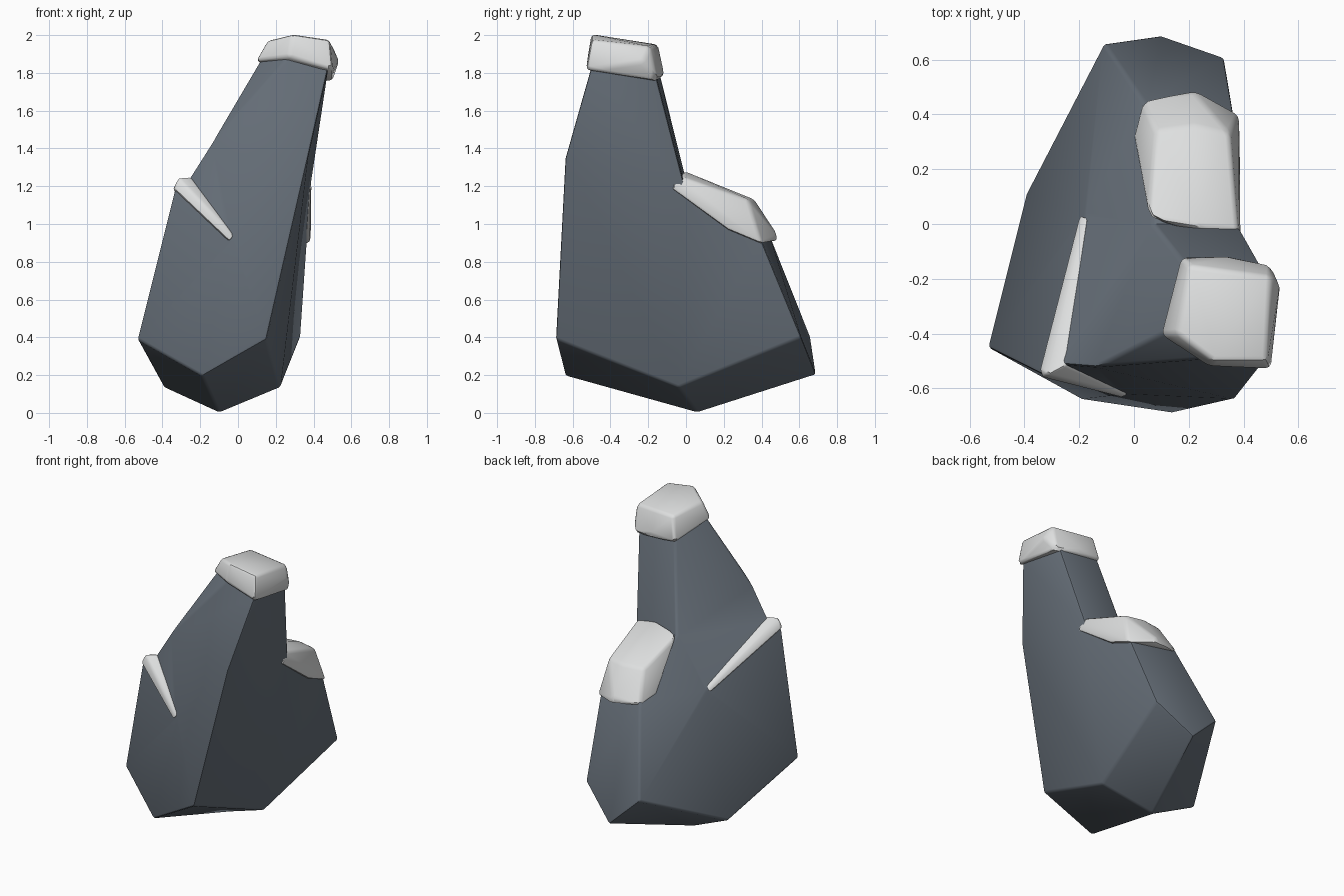
import bpy, bmesh, math

if "Cube" in bpy.data.objects:
    bpy.data.objects.remove(bpy.data.objects["Cube"])


def material(name, rgb):
    m = bpy.data.materials.new(name)
    m.diffuse_color = (*rgb, 1)
    m.use_nodes = True
    m.node_tree.nodes["Principled BSDF"].inputs["Base Color"].default_value = m.diffuse_color
    return m


rock_mat = material("slate rock", (0.13, 0.155, 0.185))
snow_mat = material("pale snow", (0.73, 0.74, 0.74))


def build(name, points, mat, width, faces=None):
    """Mesh from named faces, or the convex hull of the points, with softened edges."""
    bm = bmesh.new()
    if faces:
        v = {k: bm.verts.new(p) for k, p in points.items()}
        for f in faces:
            bm.faces.new([v[k] for k in f.split()])
        bmesh.ops.triangulate(bm, faces=bm.faces[:])
    else:
        for p in points:
            bm.verts.new(p)
        res = bmesh.ops.convex_hull(bm, input=bm.verts[:])
        loose = [v for v in bm.verts if not v.link_faces]
        bmesh.ops.delete(bm, geom=loose, context='VERTS')
    bmesh.ops.recalc_face_normals(bm, faces=bm.faces[:])
    sharp = [e for e in bm.edges if len(e.link_faces) == 2
             and e.calc_face_angle_signed(0) > math.radians(22)]
    bmesh.ops.bevel(bm, geom=sharp, offset=width, segments=2, profile=0.5,
                    affect='EDGES', clamp_overlap=True)
    me = bpy.data.meshes.new(name)
    bm.to_mesh(me)
    bm.free()
    me.materials.append(mat)
    ob = bpy.data.objects.new(name, me)
    bpy.context.collection.objects.link(ob)
    bpy.ops.object.select_all(action='DESELECT')
    ob.select_set(True)
    bpy.context.view_layer.objects.active = ob
    bpy.ops.object.shade_smooth_by_angle(angle=math.radians(35))
    return ob


# Rock: four-sided leaning spire with a pointed base, a back shoulder and a corner ledge
rock = {
    # base corners, low points of the sides, bottom tip
    "A": (0.15, -0.69, 0.39), "B": (-0.535, -0.45, 0.39),
    "E": (0.33, 0.61, 0.40), "G": (-0.11, 0.66, 0.40),
    "C": (-0.19, -0.64, 0.195), "D": (0.225, -0.04, 0.135),
    "F": (0.10, 0.69, 0.20), "H": (-0.395, 0.11, 0.135), "I": (-0.10, 0.06, 0.0),
    # front edge bends, corner ledge
    "A1": (0.37, -0.64, 1.35), "B1": (-0.335, -0.55, 1.19),
    "Bi": (-0.27, -0.51, 1.225), "B2": (-0.14, -0.52, 1.43),
    "S": (-0.03, -0.62, 0.92), "T": (-0.18, 0.03, 0.94),
    # back shoulder
    "E1": (0.365, 0.40, 0.91), "G1": (0.04, 0.44, 0.95),
    "E2": (0.385, -0.01, 1.21), "G2": (0.07, 0.0, 1.23),
    # rim under the cap
    "A3": (0.48, -0.50, 1.84), "M": (0.28, -0.49, 1.90), "B3": (0.12, -0.39, 1.87),
    "G3": (0.18, -0.14, 1.80), "E3": (0.47, -0.16, 1.79),
}
rock_faces = [
    "I A C", "I D A", "I E D", "I F E", "I G F", "I H G", "I B H", "I C B",
    "B C S B1", "C A S", "A A1 S", "S A1 B2 Bi", "B2 A1 A3", "B2 A3 M", "B2 M B3",
    "D E E1", "D E1 E2", "D E2 A1", "D A1 A", "E2 E3 A3", "E2 A3 A1",
    "E F G1 E1", "F G G1", "E1 G1 G2 E2",
    "H B B1 T", "G H T G1", "T G2 G1", "T Bi G2", "Bi B2 G2", "B2 B3 G3 G2",
    "S Bi B1", "T B1 Bi", "E2 G2 G3 E3", "A3 M B3 G3 E3",
]
build("rock", rock, rock_mat, 0.014, rock_faces)

# Snow cap on the summit
build("snow_cap", [
    (0.095, -0.405, 1.865), (0.27, -0.52, 1.885), (0.50, -0.53, 1.815),
    (0.50, -0.15, 1.755), (0.17, -0.12, 1.785), (0.535, -0.23, 1.86), (0.34, -0.115, 1.80),
    (0.155, -0.40, 1.97), (0.29, -0.50, 2.005), (0.485, -0.50, 1.975),
    (0.50, -0.19, 1.94), (0.20, -0.15, 1.95)], snow_mat, 0.022)

# Snow on the back shoulder
build("shoulder_snow", [
    (0.05, 0.02, 1.25), (0.23, -0.01, 1.28), (0.38, -0.02, 1.25), (0.39, -0.09, 1.195),
    (0.385, 0.22, 0.97), (0.385, 0.40, 0.895), (0.23, 0.485, 0.91), (0.03, 0.455, 0.93),
    (-0.005, 0.32, 0.97), (0.08, 0.34, 1.13), (0.22, 0.36, 1.13), (0.35, 0.33, 1.13),
    (0.22, 0.48, 0.95)], snow_mat, 0.02)

# Snow strip wrapped round the corner ledge
build("ledge_snow", [
    (-0.045, -0.635, 0.91), (-0.02, -0.625, 0.94),
    (-0.20, 0.035, 0.925), (-0.17, 0.025, 0.96),
    (-0.335, -0.56, 1.185), (-0.345, -0.53, 1.185),
    (-0.315, -0.55, 1.245), (-0.25, -0.515, 1.25)], snow_mat, 0.01)
